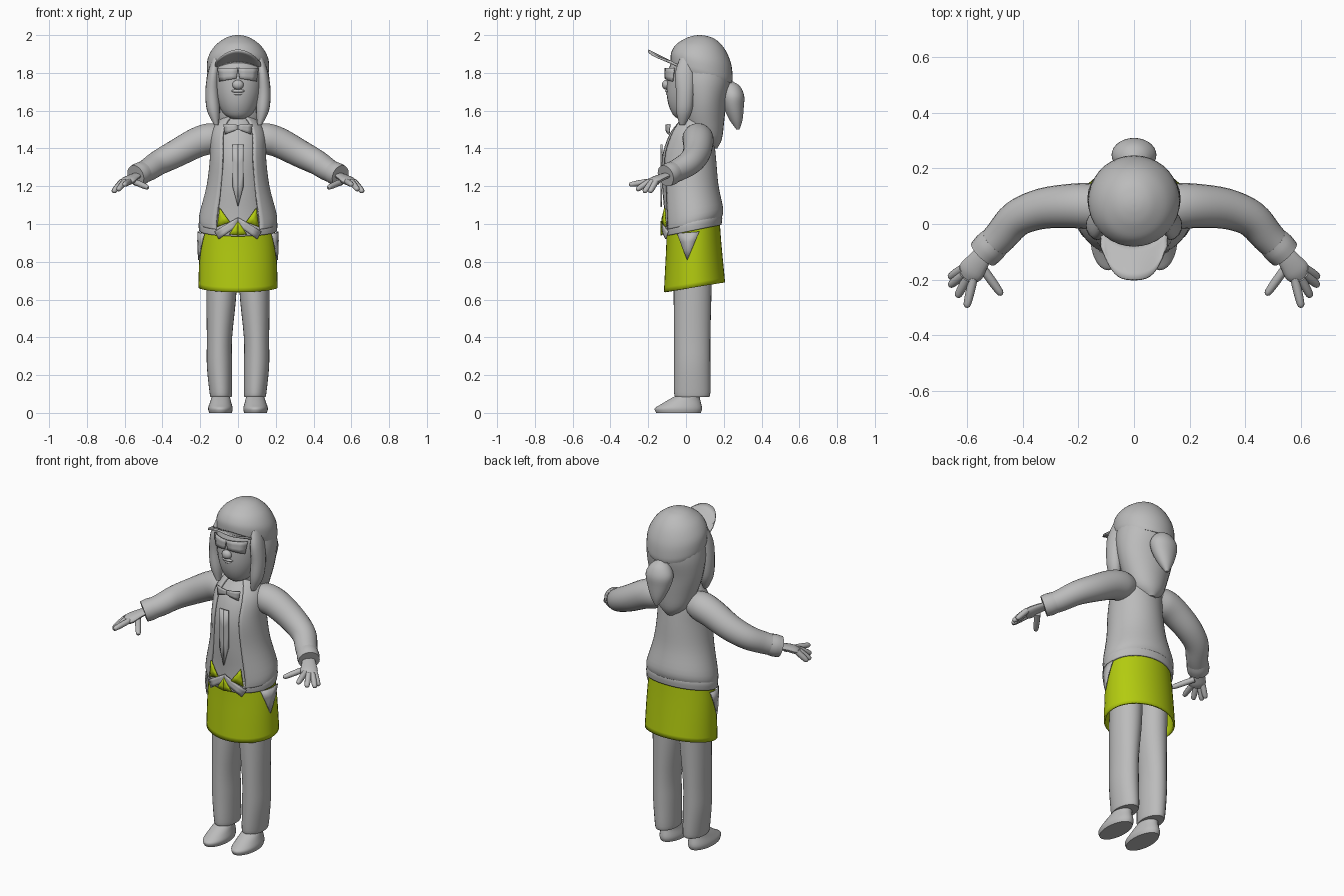
import bpy, bmesh, math
from mathutils import Vector

old = bpy.data.objects.get("Cube")
if old:
    bpy.data.objects.remove(old, do_unlink=True)


def material(name, rgb):
    m = bpy.data.materials.new(name)
    m.use_nodes = True
    col = (*rgb, 1)
    m.diffuse_color = col
    m.node_tree.nodes["Principled BSDF"].inputs["Base Color"].default_value = col
    return m


GREY = material("plain grey", (0.5, 0.5, 0.5))
LIME = material("lime green", (0.45, 0.6, 0.005))


def finish(name, bm, mat, mirror=False, thick=0.0, offset=-1.0):
    mesh = bpy.data.meshes.new(name)
    bm.to_mesh(mesh)
    bm.free()
    ob = bpy.data.objects.new(name, mesh)
    bpy.context.collection.objects.link(ob)
    mesh.materials.append(mat)
    if thick:
        mod = ob.modifiers.new("thickness", "SOLIDIFY")
        mod.thickness, mod.offset = thick, offset
    if mirror:
        ob.modifiers.new("mirror", "MIRROR").use_mirror_merge = False
    bpy.ops.object.select_all(action="DESELECT")
    ob.select_set(True)
    bpy.context.view_layer.objects.active = ob
    bpy.ops.object.shade_smooth_by_angle(angle=math.radians(42))
    return ob


def smooth_rows(rows, steps=4):
    """Run a spline through the rows so that lofts have soft outlines."""
    rows = [Vector(r) for r in rows]
    out = []
    for i in range(len(rows) - 1):
        a, b = rows[max(i - 1, 0)], rows[i]
        c, d = rows[i + 1], rows[min(i + 2, len(rows) - 1)]
        for k in range(steps):
            t = k / steps
            out.append((b * 2 + (c - a) * t + (a * 2 - b * 5 + c * 4 - d) * t * t
                        + (b * 3 - a - c * 3 + d) * t ** 3) / 2)
    return out + [rows[-1]]


def skin(bm, rings, closed, caps):
    n = len(rings[0])
    for lo, hi in zip(rings, rings[1:]):
        for j in range(n if closed else n - 1):
            k = (j + 1) % n
            bm.faces.new((lo[j], lo[k], hi[k], hi[j]))
    if caps:
        bm.faces.new(rings[0][::-1])
        bm.faces.new(rings[-1])
        bmesh.ops.recalc_face_normals(bm, faces=bm.faces)


def loft(name, rows, mat=GREY, sides=28, gap=0.0, shell=0.0, mirror=False):
    """Upward stack of ellipses; row = centre x, y, z, radius x, y, tilt."""
    bm, rings = bmesh.new(), []
    for cx, cy, z, rx, ry, tilt in smooth_rows(rows):
        ring = []
        for j in range(sides):
            part = j / (sides - 1 if gap else sides)
            a = -math.pi / 2 + gap + part * (2 * math.pi - 2 * gap)
            dy = ry * math.sin(a)
            ring.append(bm.verts.new((cx + rx * math.cos(a), cy + dy, z + tilt * dy)))
        rings.append(ring)
    skin(bm, rings, not gap, not shell)
    return finish(name, bm, mat, mirror, shell)


def tube(name, rows, flat=1.0, sides=16, mat=GREY, mirror=True):
    """Round limb along a path; row = x, y, z, radius."""
    bm, rings = bmesh.new(), []
    path = smooth_rows(rows)
    for i, p in enumerate(path):
        along = (path[min(i + 1, len(path) - 1)] - path[max(i - 1, 0)]).to_3d().normalized()
        side = along.cross(Vector((0, 0, 1))).normalized()
        up = side.cross(along)
        ring = []
        for j in range(sides):
            a = 2 * math.pi * j / sides
            off = side * math.cos(a) + up * math.sin(a) * flat
            ring.append(bm.verts.new(p.to_3d() + off * p[3]))
        rings.append(ring)
    skin(bm, rings, True, True)
    return finish(name, bm, mat, mirror)


def patch(name, points, wrap, mat=GREY, mirror=True):
    """Thin plate bent round an upright ellipse; point = angle from front, height."""
    cy, rx, ry = wrap
    bm = bmesh.new()
    bm.faces.new([bm.verts.new((t, 0, z)) for t, z in points])
    bmesh.ops.subdivide_edges(bm, edges=bm.edges[:], cuts=2, use_grid_fill=True)
    for v in bm.verts:
        t = v.co.x
        v.co.x, v.co.y = rx * math.sin(t), cy - ry * math.cos(t)
    return finish(name, bm, mat, mirror, 0.008, 0)


def ball(name, centre, size):
    bm = bmesh.new()
    bmesh.ops.create_uvsphere(bm, u_segments=16, v_segments=10, radius=1)
    for v in bm.verts:
        v.co = Vector(c + s * k for c, s, k in zip(centre, size, v.co))
    return finish(name, bm, GREY)


# Legs and shoes
loft("shoe", [(.093, -.04, 0, .06, .118, 0), (.093, -.04, .025, .065, .125, 0),
              (.092, -.025, .06, .055, .1, .1), (.09, .015, .095, .045, .06, 0)], mirror=True)
loft("trouser_leg", [(.09, .033, .085, .056, .09, 0), (.091, .033, .11, .06, .096, 0),
                     (.098, .033, .25, .067, .096, 0), (.098, .033, .4, .067, .096, 0),
                     (.088, .035, .64, .08, .1, 0), (.088, .04, .85, .08, .1, 0)], mirror=True)

# Skirt and tied waist
loft("skirt", [(0, .045, .665, .21, .162, .16), (0, .042, .8, .206, .152, .16),
               (0, .04, .9, .2, .145, .17), (0, .038, 1.0, .19, .14, .2)],
     LIME, sides=40, shell=.01)
loft("waist_band", [(0, .036, .965, .206, .152, .2), (0, .036, 1.0, .209, .156, .2),
                    (0, .036, 1.03, .2, .15, .2)], sides=40, shell=.012)
FRONT = (.035, .213, .165)
patch("centre_triangle", [(0, .94), (.22, .945), (0, 1.015)], FRONT, LIME)
patch("side_triangle", [(.2, 1.01), (.54, .985), (.47, 1.085)], FRONT, LIME)
patch("sash_tie", [(0, .99), (.5, .92), (.62, .96), (0, 1.035)], (.035, .211, .161))
patch("sash_tail", [(1.35, .81), (1.75, .96), (1.0, .95)], (.042, .212, .162))

# Torso
loft("shirt", [(0, .03, .98, .188, .142, .1), (0, .025, 1.08, .175, .14, .1),
               (0, .012, 1.2, .15, .138, 0), (0, .008, 1.35, .135, .135, 0),
               (0, .02, 1.47, .13, .11, 0), (0, .035, 1.54, .085, .075, 0),
               (0, .035, 1.57, .05, .05, 0)])
loft("jacket", [(0, .032, 1.0, .205, .158, .22), (0, .034, 1.05, .205, .163, .2),
                (0, .02, 1.2, .167, .152, .05), (0, .01, 1.35, .149, .149, 0),
                (0, .022, 1.47, .145, .123, 0), (0, .035, 1.54, .11, .09, 0),
                (0, .04, 1.57, .07, .065, 0)], sides=40, gap=.6, shell=.012)
patch("shirt_placket", [(0, 1.09), (.2, 1.2), (.2, 1.42), (0, 1.42)], (.01, .145, .142))
patch("collar_bow", [(0, 1.5), (.5, 1.475), (.58, 1.53), (0, 1.525)], (.015, .14, .12))

# Arms and hands
tube("sleeve", [(.1, .06, 1.46, .07), (.15, .063, 1.452, .082), (.22, .065, 1.43, .08),
                (.33, .055, 1.372, .073), (.42, .02, 1.325, .066),
                (.48, -.045, 1.285, .06), (.535, -.1, 1.258, .054)], sides=22)
tube("cuff", [(.5, -.065, 1.275, .058), (.52, -.085, 1.265, .061), (.542, -.108, 1.255, .058)], sides=22)
tube("palm", [(.53, -.095, 1.26, .032), (.56, -.135, 1.245, .04),
              (.585, -.17, 1.228, .047), (.6, -.192, 1.217, .036)], flat=.45)
fingers = [((.615, -.16), (.663, -.192, 1.168)), ((.613, -.18), (.662, -.222, 1.168)),
           ((.6, -.195), (.635, -.262, 1.18)), ((.577, -.195), (.602, -.3, 1.208)),
           ((.55, -.15), (.475, -.255, 1.192))]
for label, (root, tip) in zip(("little", "ring", "middle", "index", "thumb"), fingers):
    a, b = Vector((*root, 1.225)), Vector(tip)
    tube(label + "_finger", [(*a, .016), (*a.lerp(b, .5), .016), (*a.lerp(b, .9), .013),
                             (*b, .005)], sides=10)

# Head and face
loft("neck", [(0, .03, 1.5, .055, .055, 0), (0, .03, 1.64, .055, .055, 0)])
loft("head", [(0, -.015, 1.555, .025, .025, 0), (0, 0, 1.58, .072, .07, 0),
              (0, .02, 1.64, .107, .115, 0), (0, .03, 1.72, .128, .133, 0),
              (0, .04, 1.82, .138, .132, 0), (0, .06, 1.92, .11, .11, 0)])
ball("nose", (0, -.105, 1.737), (.03, .022, .026))
ball("upper_lip", (0, -.098, 1.704), (.036, .013, .009))
ball("lower_lip", (0, -.093, 1.69), (.028, .013, .009))
patch("glasses_lens", [(.06, 1.77), (.75, 1.755), (.85, 1.825), (0, 1.825)], (.035, .142, .145))

# Hair
loft("back_hair", [(0, .12, 1.4, .03, .045, 0), (0, .11, 1.45, .09, .08, 0),
                   (0, .095, 1.55, .132, .108, 0), (0, .092, 1.65, .16, .122, 0),
                   (0, .09, 1.75, .168, .145, 0), (0, .09, 1.84, .155, .145, 0)])
loft("side_lock", [(.115, -.02, 1.525, .012, .015, 0), (.13, -.01, 1.6, .034, .042, 0),
                   (.137, -.005, 1.7, .036, .048, 0), (.13, -.005, 1.8, .03, .052, 0),
                   (.115, .01, 1.88, .02, .04, 0)], sides=16, mirror=True)
loft("ponytail", [(0, .275, 1.5, .008, .008, 0), (0, .265, 1.55, .04, .034, 0),
                  (0, .252, 1.62, .07, .054, 0), (0, .247, 1.68, .08, .061, 0),
                  (0, .24, 1.73, .052, .045, 0), (0, .235, 1.755, .012, .012, 0)])

# Cap with upturned brim
loft("cap", [(0, .083, 1.79, .16, .16, -.28), (0, .083, 1.82, .165, .164, -.27),
             (0, .08, 1.88, .159, .158, -.18), (0, .075, 1.94, .125, .128, -.08),
             (0, .072, 1.98, .075, .08, 0), (0, .072, 1.996, .035, .035, 0),
             (0, .072, 2.0, .004, .004, 0)], sides=36)
bm, lines = bmesh.new(), []
for i in range(6):
    v, line = i / 5, []
    for j in range(17):
        u = j / 8 - 1
        x = .122 * u * (1 - .06 * v)
        root = .085 - math.sqrt(.16 ** 2 - x * x)
        tip = -.198 + .1 * u ** 4 + .02 * u * u
        line.append(bm.verts.new((x, root + (tip - root) * v,
                                  1.862 + .062 * v - (.03 + .03 * v) * u * u)))
    lines.append(line)
skin(bm, lines[::-1], False, False)
finish("cap_brim", bm, GREY, thick=.01)
